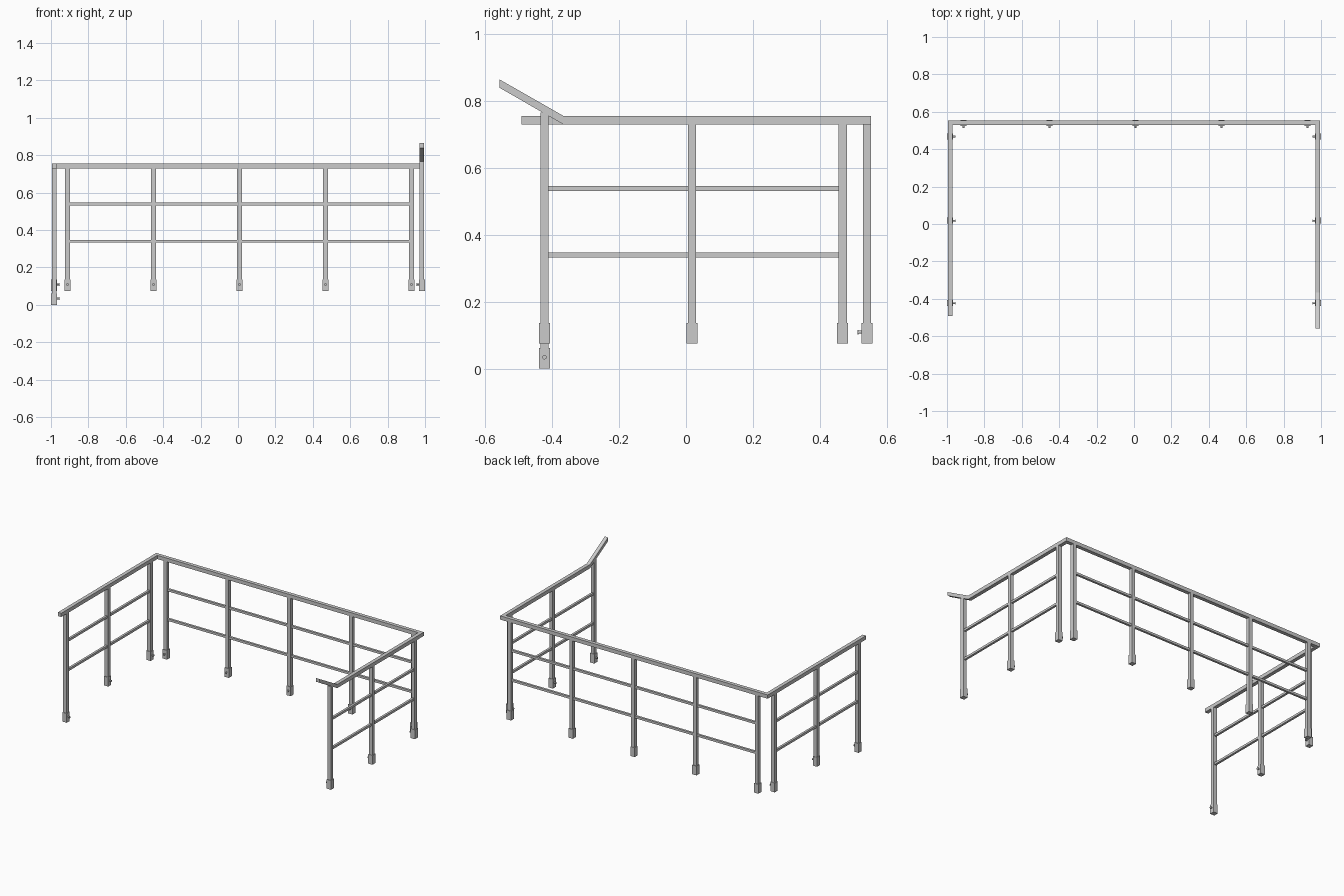
import bpy, bmesh
from mathutils import Matrix, Vector

if "Cube" in bpy.data.objects:
    bpy.data.objects.remove(bpy.data.objects["Cube"])

SX, BY = 0.983, 0.541        # side rail x, back rail y
W = 0.025                    # post and handrail thickness
BASE, FOOT_H = 0.075, 0.06


def finish(name, bm):
    bmesh.ops.recalc_face_normals(bm, faces=bm.faces)
    me = bpy.data.meshes.new(name)
    bm.to_mesh(me)
    bm.free()
    ob = bpy.data.objects.new(name, me)
    bpy.context.collection.objects.link(ob)
    return ob


def box(name, lo, hi):
    lo, hi = Vector(lo), Vector(hi)
    bm = bmesh.new()
    m = Matrix.Translation((lo + hi) / 2) @ Matrix.Diagonal((*(hi - lo), 1))
    bmesh.ops.create_cube(bm, size=1, matrix=m)
    return finish(name, bm)


def prism(name, pts, axis, centre, width):
    """Extrude an outline along x ('x': pts are y,z) or z ('z': pts are x,y)."""
    bm = bmesh.new()
    a = centre - width / 2
    vs = [bm.verts.new((a, *p) if axis == 'x' else (*p, a)) for p in pts]
    f = bm.faces.new(vs)
    r = bmesh.ops.extrude_face_region(bm, geom=[f])
    d = (width, 0, 0) if axis == 'x' else (0, 0, width)
    bmesh.ops.translate(bm, vec=d, verts=[g for g in r['geom'] if isinstance(g, bmesh.types.BMVert)])
    return finish(name, bm)


def bolt(name, start, direction):
    """Short stud with a wider hexagonal head, pointing inwards."""
    bm = bmesh.new()
    d = Vector(direction)
    rot = d.to_track_quat('Z', 'Y').to_matrix().to_4x4()
    for r, n, z0, z1 in ((0.0045, 12, -0.002, 0.009), (0.007, 6, 0.009, 0.013)):
        m = Matrix.Translation(Vector(start) + d * (z0 + z1) / 2) @ rot
        bmesh.ops.create_cone(bm, cap_ends=True, segments=n, radius1=r, radius2=r,
                              depth=z1 - z0, matrix=m)
    finish(name, bm)


def post(name, x, y, inward, base=BASE, top=0.731):
    h, f = W / 2, 0.016
    box(name + "_post", (x - h, y - h, base + 0.03), (x + h, y + h, top))
    box(name + "_foot", (x - f, y - f, base), (x + f, y + f, base + FOOT_H + 0.002))
    d = Vector(inward)
    bolt(name + "_bolt", Vector((x, y, base + 0.034)) + d * f, d)


# back run
back_x = [-0.912 + 0.46 * i for i in range(5)]
for i, x in enumerate(back_x):
    post(f"back_{i}", x, BY, (0, -1, 0))

# side runs, with the left front post reaching lower and the right one up to the slope
side_y = (-0.423, 0.018, 0.468)
for side, s in (("left", -1), ("right", 1)):
    for i, y in enumerate(side_y):
        base = 0.0 if (s < 0 and i == 0) else BASE
        top = 0.766 if (s > 0 and i == 0) else 0.731
        post(f"{side}_{i}", s * SX, y, (-s, 0, 0), base, top)

# thin horizontal bars between neighbouring posts
b, h = 0.0075, W / 2
for z in (0.34, 0.539):
    for p, q in zip(back_x, back_x[1:]):
        box("back_bar", (p + h, BY - b, z - b), (q - h, BY + b, z + b))
    for side, s in (("left", -1), ("right", 1)):
        for p, q in zip(side_y, side_y[1:]):
            box(side + "_bar", (s * SX - b, p + h, z - b), (s * SX + b, q - h, z + b))

# handrail: back and left in one L shape
o, n = SX + h, SX - h
prism("back_left_handrail",
      [(-o, -0.492), (-n, -0.492), (-n, BY - h), (n, BY - h), (n, BY + h), (-o, BY + h)],
      'z', 0.743, W)
# right handrail with its raised front end
prism("right_handrail",
      [(BY + h, 0.7305), (BY + h, 0.7555), (-0.366, 0.7555), (-0.558, 0.865),
       (-0.558, 0.84), (-0.367, 0.7305)], 'x', SX, W)
